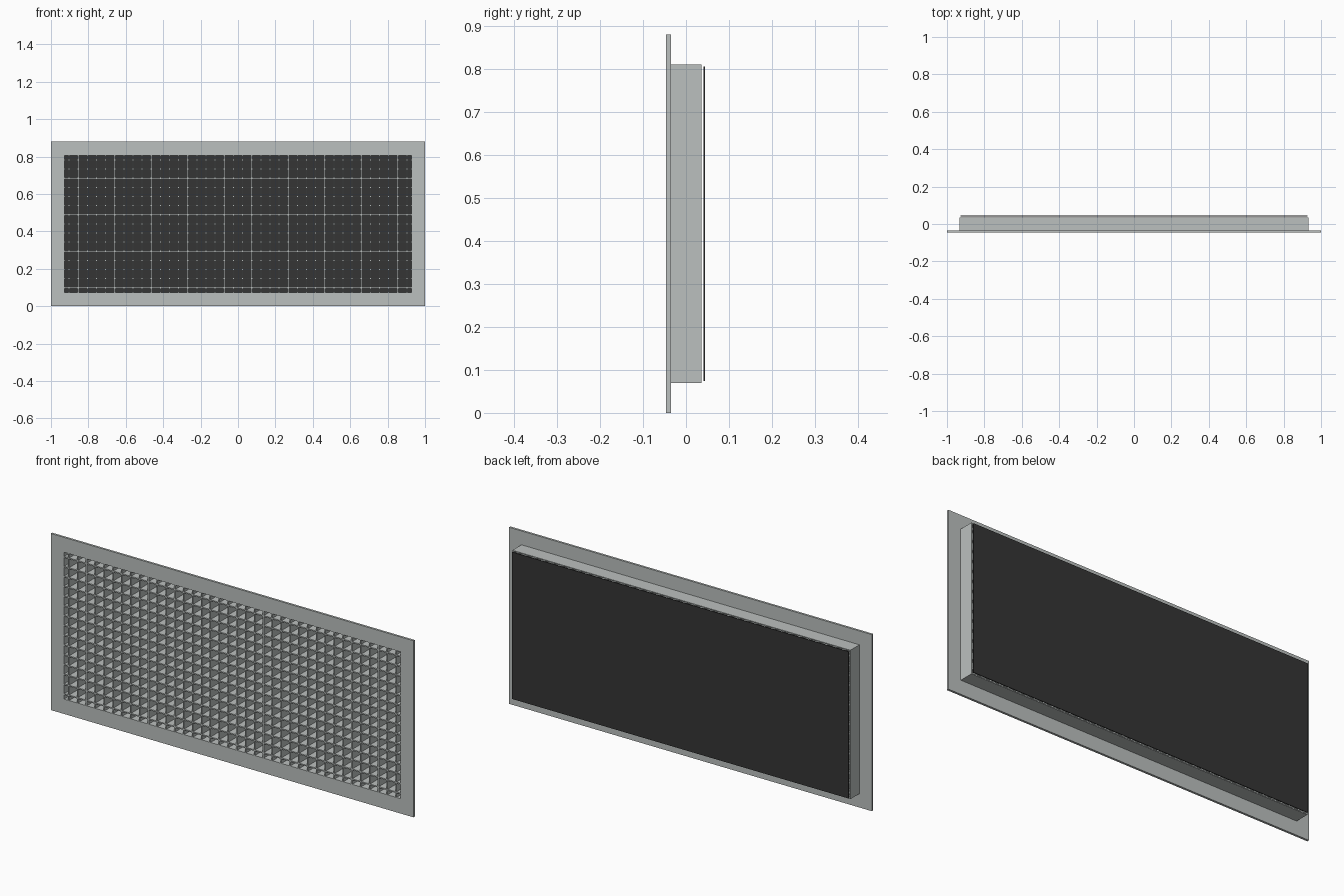
import bpy
import bmesh

cube = bpy.data.objects.get("Cube")
if cube:
    bpy.data.objects.remove(cube, do_unlink=True)

MID_Z = 0.44
PITCH = 0.0488
BLADE = 0.006
COLUMNS, ROWS = 38, 15
OPEN_X, OPEN_Z = COLUMNS * PITCH / 2, ROWS * PITCH / 2
FRONT, FLANGE_BACK, NECK_BACK = -0.046, -0.035, 0.036


def make_material(name, color):
    mat = bpy.data.materials.new(name)
    mat.use_nodes = True
    mat.diffuse_color = color
    mat.node_tree.nodes["Principled BSDF"].inputs["Base Color"].default_value = color
    return mat


def finish(name, bm, mat):
    bmesh.ops.recalc_face_normals(bm, faces=bm.faces[:])
    mesh = bpy.data.meshes.new(name)
    bm.to_mesh(mesh)
    bm.free()
    mesh.materials.append(mat)
    obj = bpy.data.objects.new(name, mesh)
    bpy.context.collection.objects.link(obj)
    return obj


def add_box(bm, x, z, half_x, half_z, y0, y1):
    verts = bmesh.ops.create_cube(bm, size=2)["verts"]
    for v in verts:
        v.co.x = x + v.co.x * half_x
        v.co.z = z + v.co.z * half_z
        v.co.y = y0 if v.co.y < 0 else y1


def rectangular_ring(name, outer, inner, y0, y1, mat):
    """Hollow rectangle: outer and inner half sizes, from y0 to y1."""
    bm = bmesh.new()
    corners = [(-1, -1), (1, -1), (1, 1), (-1, 1)]
    loops = [[bm.verts.new((sx * hx, y, MID_Z + sz * hz)) for sx, sz in corners]
             for (hx, hz), y in ((outer, y0), (outer, y1), (inner, y1), (inner, y0))]
    for k in range(4):
        a, b = loops[k], loops[(k + 1) % 4]
        for i in range(4):
            j = (i + 1) % 4
            bm.faces.new((a[i], a[j], b[j], b[i]))
    return finish(name, bm, mat)


light_grey = make_material("light grey metal", (0.50, 0.53, 0.52, 1))
black = make_material("matt black", (0.036, 0.036, 0.036, 1))

# Flat front border and the neck behind it
rectangular_ring("front_flange", (1.0, MID_Z), (OPEN_X, OPEN_Z), FRONT, FLANGE_BACK, light_grey)
rectangular_ring("neck", (0.932, 0.371), (OPEN_X, OPEN_Z), FLANGE_BACK, NECK_BACK, light_grey)

# Upright blades of the egg-crate core
bm = bmesh.new()
for i in range(COLUMNS):
    x = (i - (COLUMNS - 1) / 2) * PITCH
    add_box(bm, x, MID_Z, BLADE / 2, OPEN_Z, FRONT + 0.001, NECK_BACK)
finish("vertical_blades", bm, light_grey)

# Level blades crossing them
bm = bmesh.new()
for i in range(ROWS):
    z = MID_Z + (i - (ROWS - 1) / 2) * PITCH
    add_box(bm, 0, z, OPEN_X, BLADE / 2, FRONT + 0.001, NECK_BACK)
finish("horizontal_blades", bm, light_grey)

# Thin dark sheet just behind the neck
bm = bmesh.new()
add_box(bm, 0, MID_Z, OPEN_X, OPEN_Z, 0.0405, 0.0445)
finish("back_plate", bm, black)
